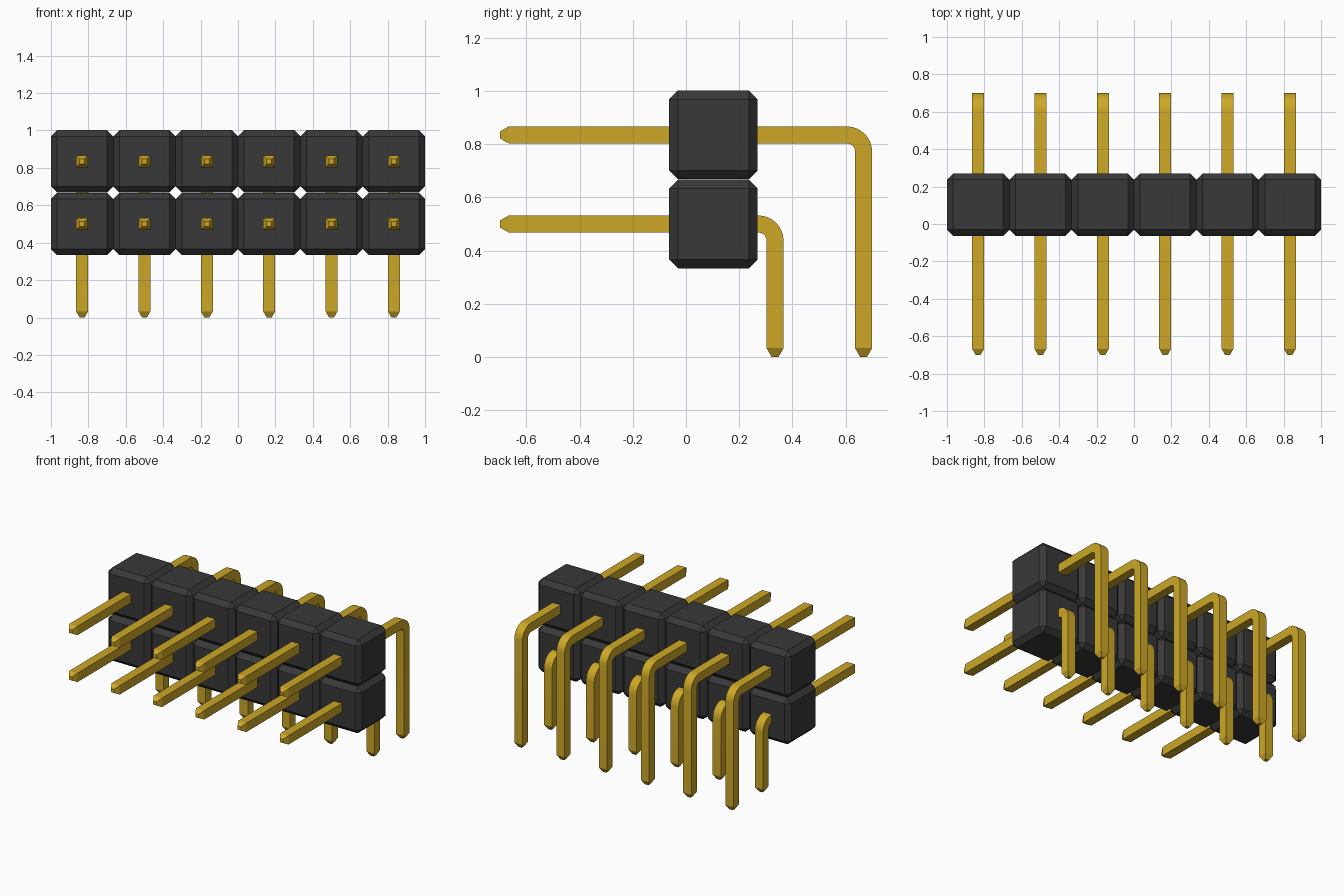
import bpy, bmesh, math
from mathutils import Vector, Matrix

if "Cube" in bpy.data.objects:
    bpy.data.objects.remove(bpy.data.objects["Cube"], do_unlink=True)

PITCH = 1 / 3
COLUMNS = 6
HALF = 0.032            # half thickness of a pin
TIP_HALF = 0.013        # half thickness at the pin's point
TIP = 0.033             # length of the taper
CHAMFER = 0.033
FRONT_Y = -0.70
BODY_Y = 0.103


def material(name, color, roughness):
    m = bpy.data.materials.new(name)
    m.use_nodes = True
    m.diffuse_color = color
    bsdf = m.node_tree.nodes["Principled BSDF"]
    bsdf.inputs["Base Color"].default_value = color
    bsdf.inputs["Roughness"].default_value = roughness
    return m


BLACK = material("black plastic", (0.040, 0.040, 0.040, 1), 0.6)
GOLD = material("gold metal", (0.61, 0.39, 0.020, 1), 0.4)


def finish(bm, name, mat):
    bmesh.ops.recalc_face_normals(bm, faces=bm.faces)
    mesh = bpy.data.meshes.new(name)
    bm.to_mesh(mesh)
    bm.free()
    mesh.materials.append(mat)
    return mesh


def place(name, mesh, location):
    ob = bpy.data.objects.new(name, mesh)
    ob.location = location
    bpy.context.collection.objects.link(ob)
    return ob


def housing_mesh():
    """One chamfered insulator cell."""
    bm = bmesh.new()
    bmesh.ops.create_cube(bm, size=PITCH)
    bmesh.ops.bevel(bm, geom=bm.edges[:], offset=CHAMFER, segments=1,
                    affect='EDGES')
    return finish(bm, "housing_cell", BLACK)


def pin_mesh(name, z, y_leg, radius=0.063, steps=8):
    """Square bar swept backwards, round the bend and down, tapered at both ends."""
    # each station: y, z, direction angle (0 = backwards, 90 deg = down), half size
    stations = [(FRONT_Y, z, 0, TIP_HALF), (FRONT_Y + TIP, z, 0, HALF)]
    for i in range(steps + 1):
        a = math.pi / 2 * i / steps
        stations.append((y_leg - radius + radius * math.sin(a),
                         z - radius + radius * math.cos(a), a, HALF))
    stations += [(y_leg, TIP, math.pi / 2, HALF), (y_leg, 0, math.pi / 2, TIP_HALF)]

    bm = bmesh.new()
    rings = []
    for y, zz, a, h in stations:
        out = Vector((0, math.sin(a), math.cos(a)))
        side = Vector((1, 0, 0))
        rings.append([bm.verts.new(Vector((0, y, zz)) + side * sx * h + out * so * h)
                      for sx, so in ((-1, -1), (1, -1), (1, 1), (-1, 1))])
    for r0, r1 in zip(rings, rings[1:]):
        for k in range(4):
            n = (k + 1) % 4
            bm.faces.new((r0[k], r0[n], r1[n], r1[k]))
    bm.faces.new(rings[0])
    bm.faces.new(rings[-1])
    return finish(bm, name, GOLD)


cell = housing_mesh()
rows = [("lower", 0.5, 0.335), ("upper", 0.835, 0.668)]

for row, z, y_leg in rows:
    pin = pin_mesh(row + "_pin", z, y_leg)
    for c in range(COLUMNS):
        x = (c - (COLUMNS - 1) / 2) * PITCH
        place(f"{row}_housing_{c + 1}", cell, (x, BODY_Y, z))
        ob = place(f"{row}_pin_{c + 1}", pin, (x, 0, 0))
    # smooth bends, crisp bar edges and tips
    bpy.ops.object.select_all(action='DESELECT')
    ob.select_set(True)
    bpy.context.view_layer.objects.active = ob
    bpy.ops.object.shade_smooth_by_angle(angle=math.radians(20))
